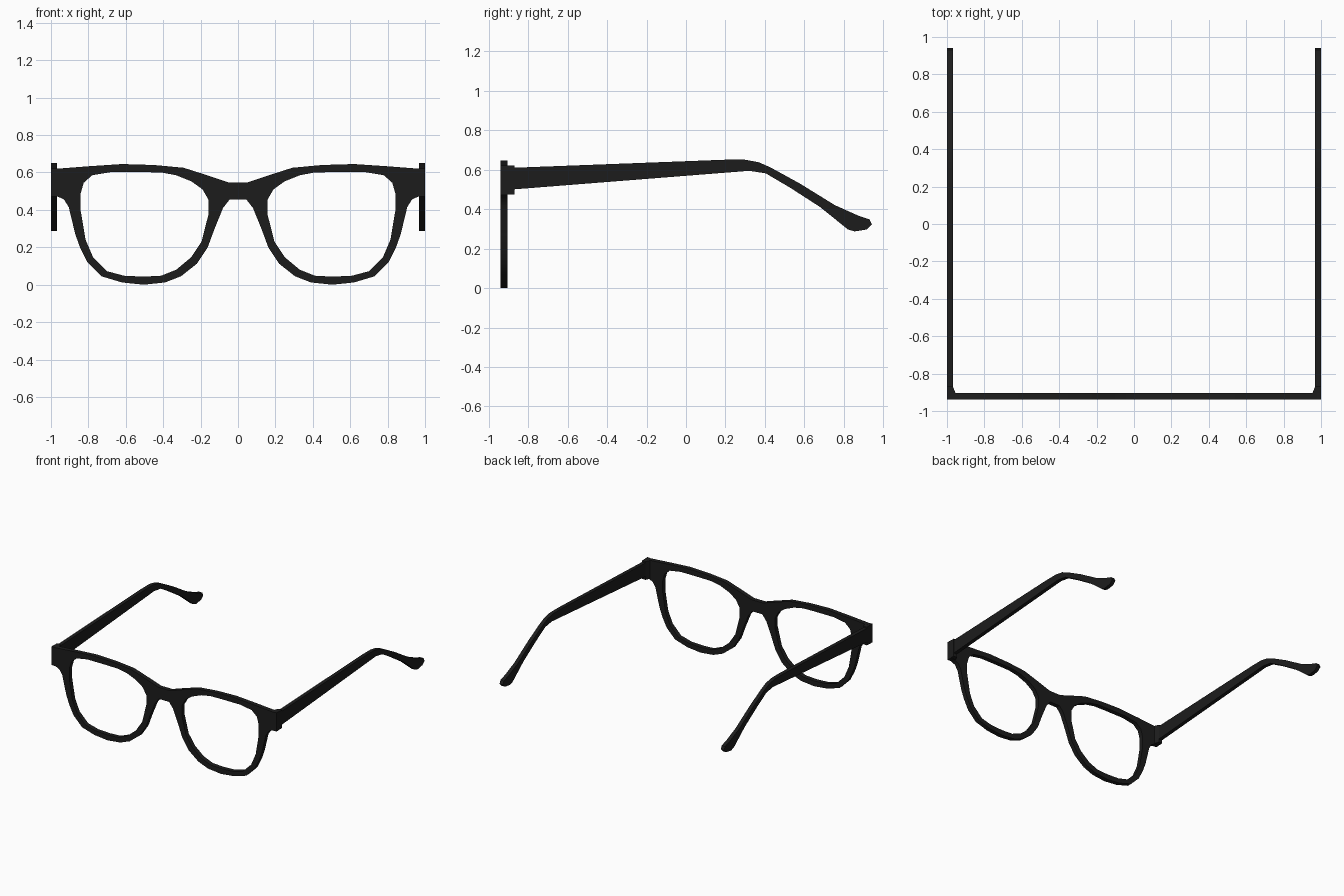
import bpy
import bmesh
import math

if "Cube" in bpy.data.objects:
    bpy.data.objects.remove(bpy.data.objects["Cube"])

black = bpy.data.materials.new("glossy black")
black.use_nodes = True
black.diffuse_color = (0.012, 0.012, 0.012, 1)
black.node_tree.nodes["Principled BSDF"].inputs["Base Color"].default_value = black.diffuse_color


def finish(obj):
    obj.data.materials.clear()
    obj.data.materials.append(black)
    bpy.ops.object.select_all(action="DESELECT")
    obj.select_set(True)
    bpy.context.view_layer.objects.active = obj
    bpy.ops.object.shade_smooth_by_angle(angle=math.radians(40))


def mirrored(points):
    return [(-x, z) for x, z in points]


def plate(name, outlines, depth):
    """Filled outlines with holes, extruded evenly about the local plane."""
    curve = bpy.data.curves.new(name, "CURVE")
    curve.dimensions = "2D"
    curve.fill_mode = "BOTH"
    curve.extrude = depth / 2
    for outline in outlines:
        spline = curve.splines.new("POLY")
        spline.points.add(len(outline) - 1)
        for point, (u, v) in zip(spline.points, outline):
            point.co = (u, v, 0, 1)
        spline.use_cyclic_u = True
    obj = bpy.data.objects.new(name, curve)
    bpy.context.collection.objects.link(obj)
    bpy.ops.object.select_all(action="DESELECT")
    obj.select_set(True)
    bpy.context.view_layer.objects.active = obj
    bpy.ops.object.convert(target="MESH")
    obj = bpy.context.view_layer.objects.active
    bm = bmesh.new()
    bm.from_mesh(obj.data)
    bmesh.ops.remove_doubles(bm, verts=bm.verts, dist=0.0005)
    bmesh.ops.recalc_face_normals(bm, faces=bm.faces)
    bm.to_mesh(obj.data)
    bm.free()
    return obj


# Front frame: half of the rim outline, from bridge top round to bridge bottom
rim = [(0.05, .547), (.14, .577), (.29, .625), (.45, .64), (.62, .645),
       (.8, .633), (.97, .62), (1, .622), (1, .472), (.965, .472),
       (.93, .455), (.905, .415), (.87, .27), (.845, .2), (.805, .12),
       (.73, .045), (.62, .012), (.505, 0), (.39, .012), (.305, .045),
       (.22, .112), (.163, .197), (.125, .3), (.08, .41), (.045, .455)]
lens_hole = [(.505, .602), (.68, .602), (.78, .585), (.825, .545),
             (.842, .485), (.842, .4), (.815, .24), (.775, .147),
             (.7, .072), (.61, .048), (.505, .043), (.41, .048),
             (.33, .08), (.25, .147), (.195, .23), (.158, .375),
             (.158, .455), (.19, .51), (.25, .553), (.33, .585), (.41, .6)]
frame = plate("front_frame", [rim + mirrored(rim)[::-1], lens_hole, mirrored(lens_hole)], 0.035)
frame.rotation_euler = (math.pi / 2, 0, 0)
frame.location.y = -0.922
finish(frame)

# Temples: side profile with a bent, drooping ear tip
temple_side = [(-.91, .608), (.195, .65), (.3, .65), (.37, .637), (.43, .61),
               (.576, .53), (.754, .42), (.87, .368), (.93, .348), (.942, .322),
               (.916, .297), (.855, .287), (.82, .297), (.68, .41), (.525, .51),
               (.404, .581), (.32, .594), (.27, .59), (-.91, .497)]
# Hinge blocks: plan outline tapering toward the temple
hinge_plan = [(1, -.91), (.952, -.91), (.968, -.87), (1, -.87)]

for side, sign in (("left", 1), ("right", -1)):
    temple = plate(side + "_temple", [temple_side], 0.03)
    temple.rotation_euler = (math.pi / 2, 0, math.pi / 2)
    temple.location.x = sign * 0.984
    finish(temple)

    outline = hinge_plan if sign > 0 else mirrored(hinge_plan)
    hinge = plate(side + "_hinge_block", [outline], 0.147)
    hinge.location.z = 0.547
    finish(hinge)
